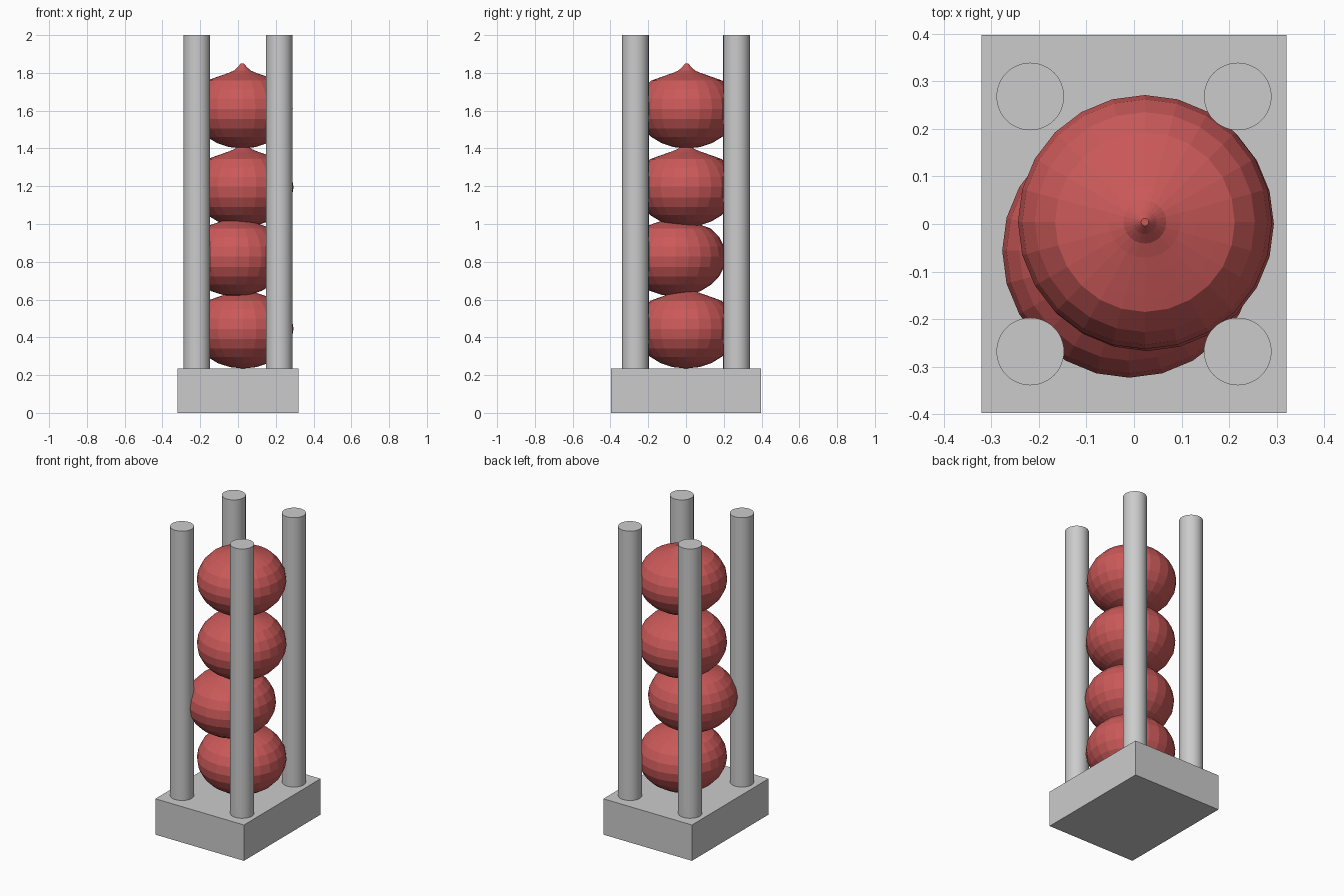
import bpy, bmesh
from math import sin, cos, radians, tau

if "Cube" in bpy.data.objects:
    bpy.data.objects.remove(bpy.data.objects["Cube"])

red = bpy.data.materials.new("red")
red.diffuse_color = (0.6, 0.1, 0.1, 1)
red.use_nodes = True
red.node_tree.nodes["Principled BSDF"].inputs["Base Color"].default_value = red.diffuse_color

BASE_TOP = 0.235
SIDES = 24


def finish(bm, name, location, material=None):
    bmesh.ops.recalc_face_normals(bm, faces=bm.faces)
    mesh = bpy.data.meshes.new(name)
    bm.to_mesh(mesh)
    bm.free()
    obj = bpy.data.objects.new(name, mesh)
    obj.location = location
    bpy.context.collection.objects.link(obj)
    if material:
        mesh.materials.append(material)
    return obj


def ball(name, location):
    # squashed sphere below, rising to a small pointed tip
    profile = [(0.267 * cos(radians(a)), 0.21 + 0.21 * sin(radians(a)))
               for a in range(-75, 46, 15)]
    profile += [(0.155, 0.371), (0.11, 0.387), (0.075, 0.399),
                (0.045, 0.412), (0.025, 0.43), (0.008, 0.45)]
    bm = bmesh.new()
    rings = [[bm.verts.new((r * cos(tau * i / SIDES), r * sin(tau * i / SIDES), z))
              for i in range(SIDES)] for r, z in profile]
    for lower, upper in zip(rings, rings[1:]):
        for i in range(SIDES):
            j = (i + 1) % SIDES
            bm.faces.new((lower[i], lower[j], upper[j], upper[i]))
    bottom = bm.verts.new((0, 0, 0))
    for i in range(SIDES):
        bm.faces.new((bottom, rings[0][(i + 1) % SIDES], rings[0][i]))
    bm.faces.new(rings[-1])
    return finish(bm, name, location, red)


# base block
bm = bmesh.new()
bmesh.ops.create_cube(bm, size=1)
bmesh.ops.scale(bm, vec=(0.642, 0.794, BASE_TOP), verts=bm.verts)
finish(bm, "base", (0, 0, BASE_TOP / 2))

# four corner posts
for x, side in ((-0.218, "left"), (0.218, "right")):
    for y, end in ((-0.268, "front"), (0.268, "back")):
        bpy.ops.mesh.primitive_cylinder_add(
            vertices=48, radius=0.071, depth=2 - BASE_TOP,
            location=(x, y, (2 + BASE_TOP) / 2))
        post = bpy.context.object
        post.name = f"{end}_{side}_post"
        bpy.ops.object.shade_smooth_by_angle(angle=radians(30))

# stack of balls, the second one pushed off centre
for n, spot in enumerate([(0.027, 0.0, 0.235), (-0.01, -0.056, 0.617),
                          (0.027, 0.0, 0.985), (0.023, 0.004, 1.40)], 1):
    ball(f"ball_{n}", spot)
